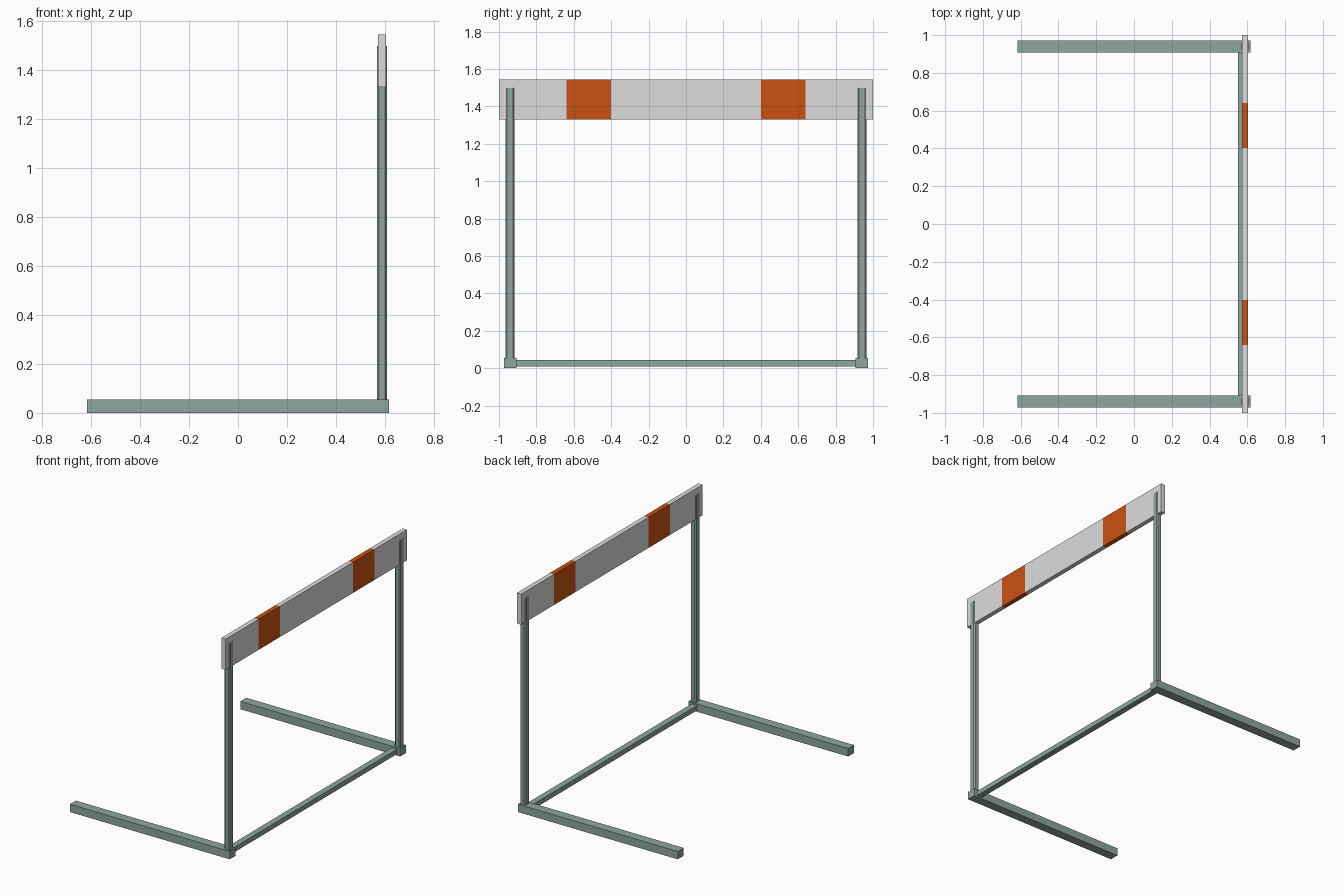
import bpy, bmesh

if "Cube" in bpy.data.objects:
    bpy.data.objects.remove(bpy.data.objects["Cube"])


def material(name, rgb):
    m = bpy.data.materials.new(name)
    m.diffuse_color = (*rgb, 1.0)
    m.use_nodes = True
    m.node_tree.nodes["Principled BSDF"].inputs["Base Color"].default_value = m.diffuse_color
    return m


FRAME = material("grey_green_metal", (0.27, 0.38, 0.355))
WHITE = material("light_grey_board", (0.72, 0.72, 0.72))
ORANGE = material("orange_stripe", (0.60, 0.085, 0.006))


def finish(name, bm, mats):
    bmesh.ops.recalc_face_normals(bm, faces=bm.faces[:])
    me = bpy.data.meshes.new(name)
    bm.to_mesh(me)
    bm.free()
    for m in mats:
        me.materials.append(m)
    ob = bpy.data.objects.new(name, me)
    bpy.context.collection.objects.link(ob)
    return ob


def box_mesh(lo, hi):
    bm = bmesh.new()
    bmesh.ops.create_cube(bm, size=1)
    for v in bm.verts:
        v.co = [l + (c + 0.5) * (h - l) for c, l, h in zip(v.co, lo, hi)]
    return bm


POST_X, POST_Y = 0.588, 0.94

for side, s in (("left", -1), ("right", 1)):
    # long foot on the ground
    ys = sorted((s * 0.907, s * 0.972))
    finish(side + "_foot", box_mesh((-0.617, ys[0], 0), (0.617, ys[1], 0.055)), [FRAME])

    # upright post with chamfered corners, poking through the board
    y = s * POST_Y
    bm = box_mesh((POST_X - 0.021, y - 0.024, 0.03), (POST_X + 0.021, y + 0.024, 1.497))
    upright = [e for e in bm.edges if abs(e.verts[0].co.z - e.verts[1].co.z) > 1]
    bmesh.ops.bevel(bm, geom=upright, offset=0.008, segments=1, affect='EDGES')
    finish(side + "_post", bm, [FRAME])

# low crossbar joining the feet
finish("crossbar", box_mesh((0.55, -0.91, 0.01), (0.592, 0.91, 0.044)), [FRAME])

# top board, cut at the stripe edges and coloured by position
bm = box_mesh((POST_X - 0.0165, -1, 1.33), (POST_X + 0.0165, 1, 1.544))
for y in (-0.64, -0.402, 0.402, 0.64):
    bmesh.ops.bisect_plane(bm, geom=bm.verts[:] + bm.edges[:] + bm.faces[:],
                           plane_co=(0, y, 0), plane_no=(0, 1, 0))
for f in bm.faces:
    f.material_index = int(0.402 < abs(f.calc_center_median().y) < 0.64)
finish("top_board", bm, [WHITE, ORANGE])
